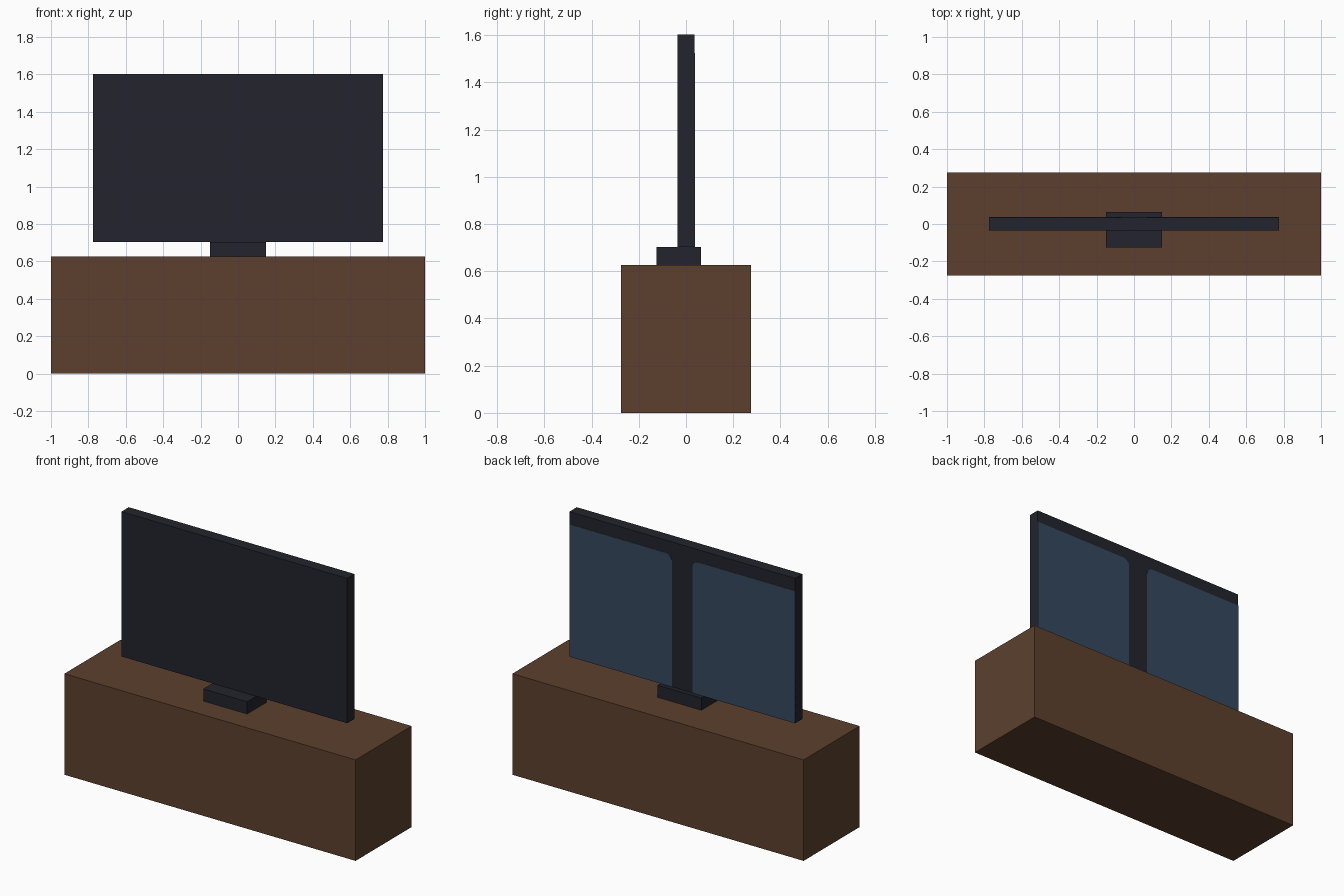
import bpy
import bmesh
from math import sin, cos, pi

cube = bpy.data.objects.get("Cube")
if cube:
    bpy.data.objects.remove(cube, do_unlink=True)


def linear(c):
    c /= 255
    return c / 12.92 if c <= 0.04045 else ((c + 0.055) / 1.055) ** 2.4


def material(name, *rgb):
    mat = bpy.data.materials.new(name)
    colour = [linear(c) for c in rgb] + [1]
    mat.use_nodes = True
    mat.diffuse_color = colour
    mat.node_tree.nodes["Principled BSDF"].inputs["Base Color"].default_value = colour
    return mat


def finish(name, bm, mat):
    bmesh.ops.recalc_face_normals(bm, faces=bm.faces)
    mesh = bpy.data.meshes.new(name)
    bm.to_mesh(mesh)
    bm.free()
    mesh.materials.append(mat)
    obj = bpy.data.objects.new(name, mesh)
    bpy.context.collection.objects.link(obj)
    return obj


def box(name, mat, low, high):
    bm = bmesh.new()
    bmesh.ops.create_cube(bm, size=1)
    for v in bm.verts:
        v.co = [a + (b - a) * (c + 0.5) for a, b, c in zip(low, high, v.co)]
    return finish(name, bm, mat)


def back_panel(name, mat, side):
    # Flat plate with its upper inner corner rounded
    inner, outer, bottom, top, r = 0.07, HALF_W, SCREEN_Z, 1.525, 0.045
    outline = [(outer, bottom), (outer, top)]
    for i in range(7):
        a = pi / 2 + i * pi / 12
        outline.append((inner + r + r * cos(a), top - r + r * sin(a)))
    outline.append((inner, bottom))
    bm = bmesh.new()
    face = bm.faces.new([bm.verts.new((side * x, HALF_D - 0.001, z)) for x, z in outline])
    extruded = bmesh.ops.extrude_face_region(bm, geom=[face])["geom"]
    moved = [g for g in extruded if isinstance(g, bmesh.types.BMVert)]
    bmesh.ops.translate(bm, verts=moved, vec=(0, 0.003, 0))
    return finish(name, bm, mat)


HALF_W, HALF_D = 0.775, 0.036
CABINET_TOP, SCREEN_Z = 0.627, 0.703

wood = material("dark brown wood", 92, 64, 46)
black = material("charcoal plastic", 35, 35, 45)
blue = material("slate blue panel", 53, 72, 95)

# Cabinet, stand foot and screen
box("cabinet", wood, (-1, -0.275, 0), (1, 0.275, CABINET_TOP))
box("stand_foot", black, (-0.15, -0.125, CABINET_TOP), (0.15, 0.064, SCREEN_Z))
box("screen", black, (-HALF_W, -HALF_D, SCREEN_Z), (HALF_W, HALF_D, 1.602))

# Pair of panels on the back of the screen
for label, side in (("left", 1), ("right", -1)):
    back_panel(label + "_back_panel", blue, side)
